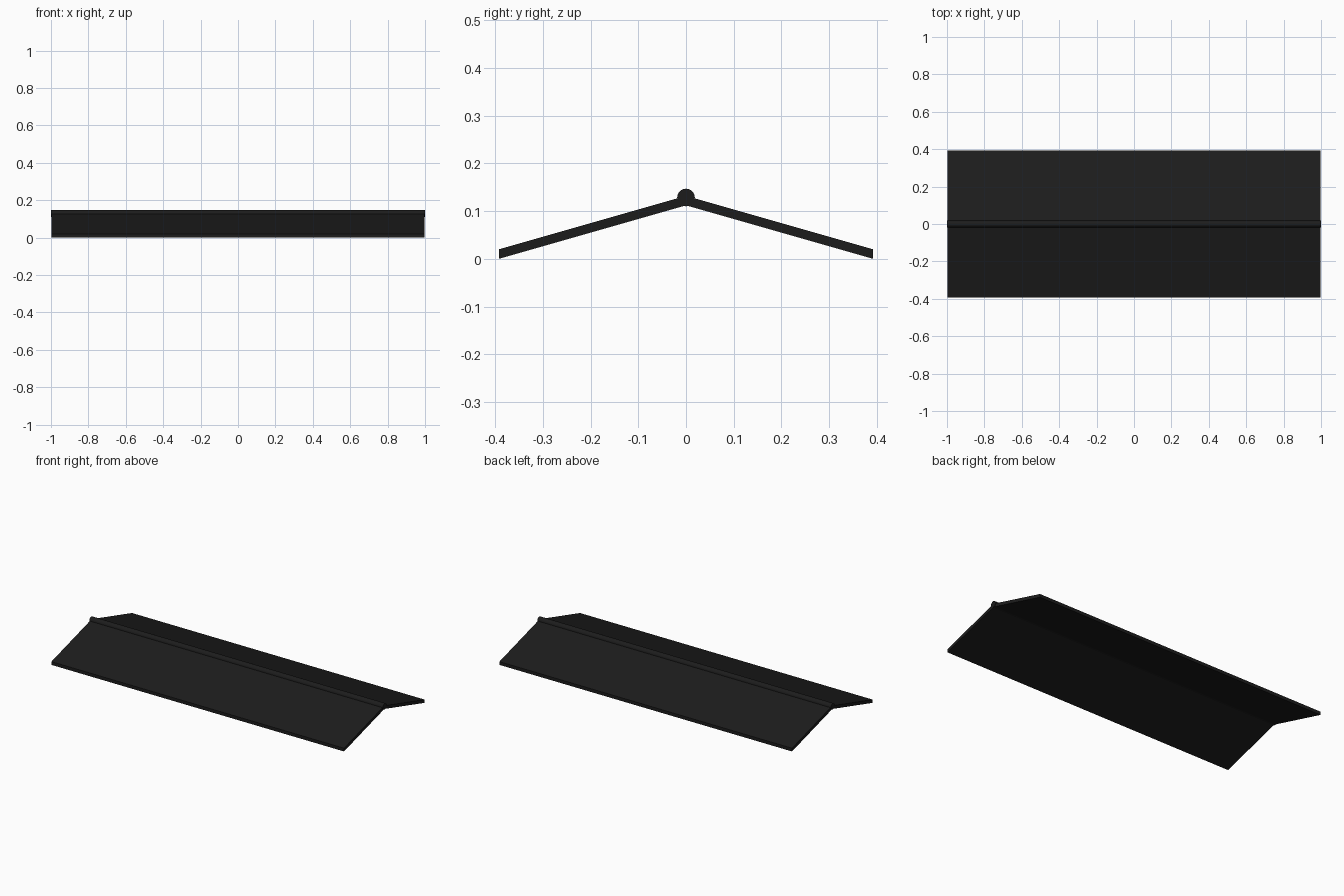
import bpy, bmesh, math

if "Cube" in bpy.data.objects:
    bpy.data.objects.remove(bpy.data.objects["Cube"])

mat = bpy.data.materials.new("black_metal")
mat.diffuse_color = (0.012, 0.012, 0.012, 1)
mat.use_nodes = True
mat.node_tree.nodes["Principled BSDF"].inputs["Base Color"].default_value = mat.diffuse_color


def extrude_profile(name, profile, half_length):
    """Extrude a closed (y, z) profile along x, centred on x = 0."""
    bm = bmesh.new()
    face = bm.faces.new([bm.verts.new((-half_length, y, z)) for y, z in profile])
    new = bmesh.ops.extrude_face_region(bm, geom=[face])["geom"]
    verts = [v for v in new if isinstance(v, bmesh.types.BMVert)]
    bmesh.ops.translate(bm, verts=verts, vec=(2 * half_length, 0, 0))
    bmesh.ops.recalc_face_normals(bm, faces=bm.faces)
    mesh = bpy.data.meshes.new(name)
    bm.to_mesh(mesh)
    bm.free()
    obj = bpy.data.objects.new(name, mesh)
    bpy.context.collection.objects.link(obj)
    mesh.materials.append(mat)
    return obj


# Two sloping flanges
WIDTH, RISE, THICK = 0.392, 0.112, 0.02
for side, name in ((-1, "front_flange"), (1, "back_flange")):
    extrude_profile(name, [(0, RISE), (side * WIDTH, 0),
                           (side * WIDTH, THICK), (0, RISE + THICK)], 0.997)

# Round roll along the ridge
bpy.ops.mesh.primitive_cylinder_add(vertices=24, radius=0.0185, depth=2.0,
                                    location=(0, 0, 0.1285),
                                    rotation=(0, math.pi / 2, 0))
roll = bpy.context.object
roll.name = "ridge_roll"
roll.data.materials.append(mat)
bpy.ops.object.shade_smooth_by_angle(angle=math.radians(40))
